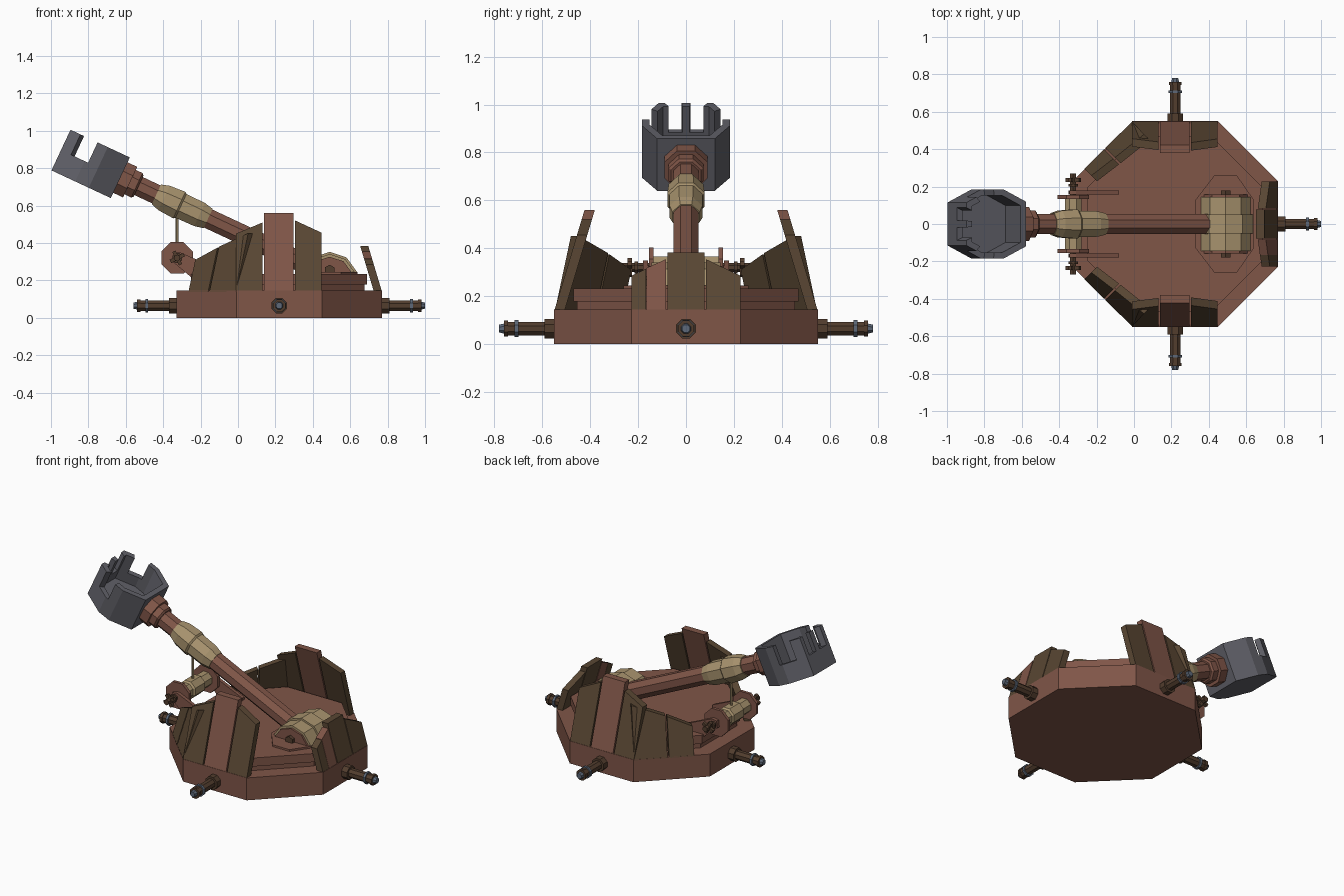
import bpy, bmesh, math
from mathutils import Vector as V

if "Cube" in bpy.data.objects:
    bpy.data.objects.remove(bpy.data.objects["Cube"])

def mat(name, c):
    m = bpy.data.materials.new(name)
    m.diffuse_color = (*c, 1)
    m.use_nodes = True
    m.node_tree.nodes["Principled BSDF"].inputs["Base Color"].default_value = m.diffuse_color
    return m

WOOD = mat("red_brown_wood", (.215, .092, .064))
DARK = mat("dark_plank_wood", (.100, .062, .033))
AXLE = mat("axle_wood", (.085, .047, .027))
TAN = mat("tan_rope", (.39, .29, .155))
IRON = mat("grey_iron", (.115, .115, .135))
BOLT = mat("blue_steel", (.11, .14, .19))

def loft(name, rings, m):
    """Skin a stack of equal-length rings and cap both ends."""
    bm = bmesh.new()
    vs = [[bm.verts.new(p) for p in r] for r in rings]
    n = len(rings[0])
    for a, b in zip(vs, vs[1:]):
        for i in range(n):
            j = (i + 1) % n
            bm.faces.new((a[i], a[j], b[j], b[i]))
    bm.faces.new(vs[0][::-1])
    bm.faces.new(vs[-1])
    bmesh.ops.recalc_face_normals(bm, faces=bm.faces)
    me = bpy.data.meshes.new(name)
    bm.to_mesh(me)
    bm.free()
    me.materials.append(m)
    ob = bpy.data.objects.new(name, me)
    bpy.context.collection.objects.link(ob)
    return ob

def lathe(name, origin, axis, profile, m, n=8):
    """Low-poly turned part; profile is (distance along axis, apothem)."""
    o, d = V(origin), V(axis).normalized()
    side = V((0, 1, 0)) if abs(d.y) < .5 else V((1, 0, 0))
    up = d.cross(side)
    rings = []
    for s, r in profile:
        r /= math.cos(math.pi / n)
        rings.append([o + d * s + (side * math.cos(a) + up * math.sin(a)) * r
                      for a in ((i + .5) * 2 * math.pi / n for i in range(n))])
    return loft(name, rings, m)

def rod(name, a, b, r, m, n=8):
    a, b = V(a), V(b)
    return lathe(name, a, b - a, [(0, r), ((b - a).length, r)], m, n)

CX = .22          # centre of the octagonal base
TOP = .145
Z = (0, 0, 1)

# octagonal base and raised turntable deck
lathe("base", (CX, 0, 0), Z, [(0, .55), (TOP, .55)], WOOD)
lathe("deck_neck", (CX, 0, 0), Z, [(TOP, .455), (.18, .455)], WOOD)
lathe("deck", (CX, 0, 0), Z, [(.178, .47), (.233, .47)], WOOD)

# four axle stubs with steel bands and tips
for i in range(4):
    d = V((math.cos(i * math.pi / 2), math.sin(i * math.pi / 2), 0))
    o = (CX, 0, .065)
    lathe("axle_collar", o, d, [(.54, .041), (.59, .041)], AXLE)
    lathe("axle_shaft", o, d, [(.58, .028), (.755, .028)], AXLE)
    lathe("axle_band", o, d, [(.70, .036), (.715, .036)], BOLT)
    lathe("axle_end_ring", o, d, [(.742, .033), (.76, .033)], AXLE)
    lathe("axle_tip", o, d, [(.755, .022), (.78, .016)], BOLT)

# leaning shield planks around the base
def plank(name, p0, p1, z0, z1, m):
    p0, p1 = V((*p0, 0)), V((*p1, 0))
    e = (p1 - p0).normalized()
    n = V((-e.y, e.x, 0))
    if n.dot(V((CX, 0, 0)) - p0) < 0:
        n = -n
    def pt(p, z, off):
        return p + n * (off + .3 * (z - TOP)) + V((0, 0, z))
    zb = TOP - .005
    rings = [[pt(p0, zb, k), pt(p1, zb, k), pt(p1, z1, k), pt(p0, z0, k)]
             for k in (.002, .045)]
    loft(name, rings, m)

for s in (-1, 1):
    plank("side_plank_middle", (.14, s * .55), (.298, s * .55), .56, .56, WOOD)
    plank("side_plank_rear", (.306, s * .55), (.447, s * .55), .52, .455, DARK)
    plank("side_plank_front", (-.01, s * .55), (.132, s * .55), .45, .51, DARK)
    plank("corner_plank_tall", (-.012, s * .547), (-.153, s * .407), .452, .38, DARK)
    plank("corner_plank_short", (-.16, s * .40), (-.265, s * .295), .375, .31, DARK)
plank("back_plank_middle", (.77, -.077), (.77, .077), .383, .383, DARK)
plank("back_plank_right", (.77, .083), (.77, .228), .355, .285, DARK)
plank("back_plank_left", (.77, -.083), (.77, -.165), .355, .318, WOOD)
plank("back_plank_edge", (.77, -.167), (.77, -.228), .315, .285, DARK)

# pivot drum with rope wrapping, on a footing plate
plate = [(.33, -.13), (.43, -.26), (.55, -.26), (.64, -.13),
         (.64, .13), (.55, .26), (.43, .26), (.33, .13)]
loft("pivot_plate", [[(x, y, z) for x, y in plate] for z in (.23, .245)], WOOD)
lathe("pivot_drum", (.49, 0, .2), (0, 1, 0), [(-.158, .12), (.158, .12)], WOOD, 10)
lathe("pivot_pin", (.49, 0, .255), (0, 1, 0), [(-.18, .025), (.18, .025)], AXLE, 6)
for y, r in ((-.095, .134), (0, .145), (.095, .134)):
    lathe("pivot_rope_wrap", (.49, y, .2), (0, 1, 0), [(-.05, r), (.05, r)], TAN, 10)

# throwing arm
P, D, U = V((.42, 0, .26)), V((-.906, 0, .423)), V((.423, 0, .906))
lathe("throwing_arm", P, D, [(-.02, .053), (1.16, .053)], WOOD)
lathe("arm_collar_small", P, D, [(1.05, .062), (1.06, .072), (1.11, .072)], WOOD)
lathe("arm_collar_large", P, D, [(1.10, .09), (1.165, .09)], WOOD)
lathe("arm_rope_wrap", P, D, [(.64, .057), (.69, .068), (.80, .070), (.81, .078),
                              (.90, .072), (.945, .058)], TAN)

# iron basket: octagonal bowl with notched rim
C = V((-.68, 0, .64))
T = .032
outer = [(0, -.12), (0, .12), (.13, .184), (.21, .184),
         (.35, .115), (.35, -.115), (.21, -.184), (.13, -.184)]
inner = [(.175 + (t - .175) * (1 - T / .175), y * (1 - T / .184)) for t, y in outer]

def bask(p, h):
    return C + D * p[0] + V((0, p[1], 0)) + U * h

loft("basket_bowl", [[bask(p, 0) for p in outer], [bask(p, .12) for p in outer],
                     [bask(p, .12) for p in inner], [bask(p, .05) for p in inner]], IRON)
spans = {0: [(0, 1)], 1: [(0, 1)], 2: [(0, .75)], 3: [(.58, 1)],
         4: [(0, .12), (.42, .58), (.88, 1)], 5: [(0, .42)], 6: [(.25, 1)], 7: [(0, 1)]}
for i, parts in spans.items():
    j = (i + 1) % 8
    for f0, f1 in parts:
        def at(ring, f):
            return [a + (b - a) * f for a, b in zip(ring[i], ring[j])]
        quad = [at(outer, f0), at(outer, f1), at(inner, f1), at(inner, f0)]
        loft("basket_rim", [[bask(p, h) for p in quad] for h in (.119, .24)], IRON)

# winch: spool, side discs, handles, brackets and pull rope
W = V((-.325, 0, .32))
Y = (0, 1, 0)
lathe("winch_axle", W, Y, [(-.27, .016), (.27, .016)], AXLE, 6)
lathe("winch_spool", W, Y, [(-.145, .045), (-.06, .045), (-.05, .055), (.05, .055),
                            (.06, .045), (.145, .045)], TAN)
for s in (-1, 1):
    lathe("winch_disc", W, (0, s, 0), [(.135, .084), (.155, .084)], WOOD)
    lathe("winch_hub", W, (0, s, 0), [(.2, .026), (.215, .026)], AXLE)
    c = W + V((0, s * .235, 0))
    for v in (V((.036, 0, .018)), V((-.018, 0, .036))):
        rod("winch_handle", c - v, c + v, .010, AXLE, 4)
    # bracket joining the winch to the deck
    prof = [(-.345, .345), (-.31, .35), (-.08, .25), (-.08, .2), (-.23, .2), (-.35, .30)]
    loft("winch_bracket", [[(x, s * y, z) for x, z in prof] for y in (.158, .18)], WOOD)
rod("pull_rope", (-.325, 0, .35), (-.325, 0, .58), .007, TAN, 6)
